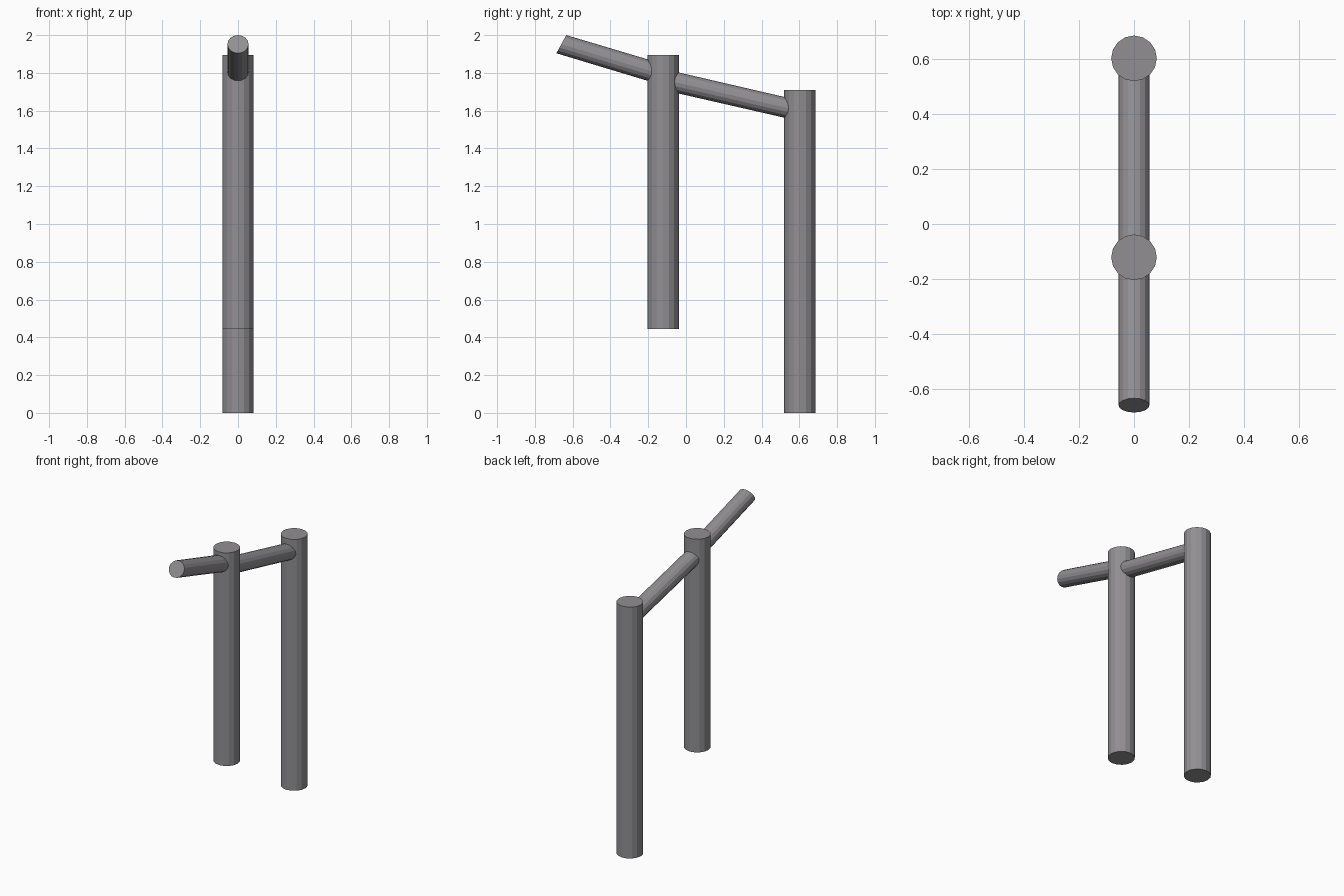
import bpy, bmesh, math

if "Cube" in bpy.data.objects:
    bpy.data.objects.remove(bpy.data.objects["Cube"])

SIDES = 16

# Dark grey metal
metal = bpy.data.materials.new("dark_metal")
metal.diffuse_color = (0.285, 0.275, 0.29, 1)
metal.use_nodes = True
metal.node_tree.nodes["Principled BSDF"].inputs["Base Color"].default_value = metal.diffuse_color


def post(name, y, z0, z1, r=0.083):
    bpy.ops.mesh.primitive_cylinder_add(vertices=SIDES, radius=r, depth=z1 - z0,
                                        location=(0, y, (z0 + z1) / 2))
    bpy.context.object.name = name
    bpy.context.object.data.materials.append(metal)


def tube(name, rings, rx):
    """Loft rings given as (centre y, centre z, half-axis y, half-axis z)."""
    bm = bmesh.new()
    loops = []
    for cy, cz, vy, vz in rings:
        loop = []
        for i in range(SIDES):
            a = 2 * math.pi * i / SIDES
            s = math.sin(a)
            loop.append(bm.verts.new((rx * math.cos(a), cy + vy * s, cz + vz * s)))
        loops.append(loop)
    for a, b in zip(loops, loops[1:]):
        for i in range(SIDES):
            j = (i + 1) % SIDES
            bm.faces.new((a[i], a[j], b[j], b[i]))
    bm.faces.new(loops[0])
    bm.faces.new(loops[-1])
    bmesh.ops.recalc_face_normals(bm, faces=bm.faces)
    mesh = bpy.data.meshes.new(name)
    bm.to_mesh(mesh)
    bm.free()
    mesh.materials.append(metal)
    bpy.context.collection.objects.link(bpy.data.objects.new(name, mesh))


# Upright posts
post("front_post", -0.121, 0.445, 1.895)
post("back_post", 0.603, 0.0, 1.71)

# Sloping handrail with a slanted free end and a slight bend inside the front post
tube("handrail", [
    (-0.66, 1.952, 0.026, 0.048),
    (-0.16, 1.802, 0.013, 0.053),
    (-0.08, 1.756, 0.012, 0.053),
    (0.58, 1.604, 0.012, 0.052),
], 0.056)
